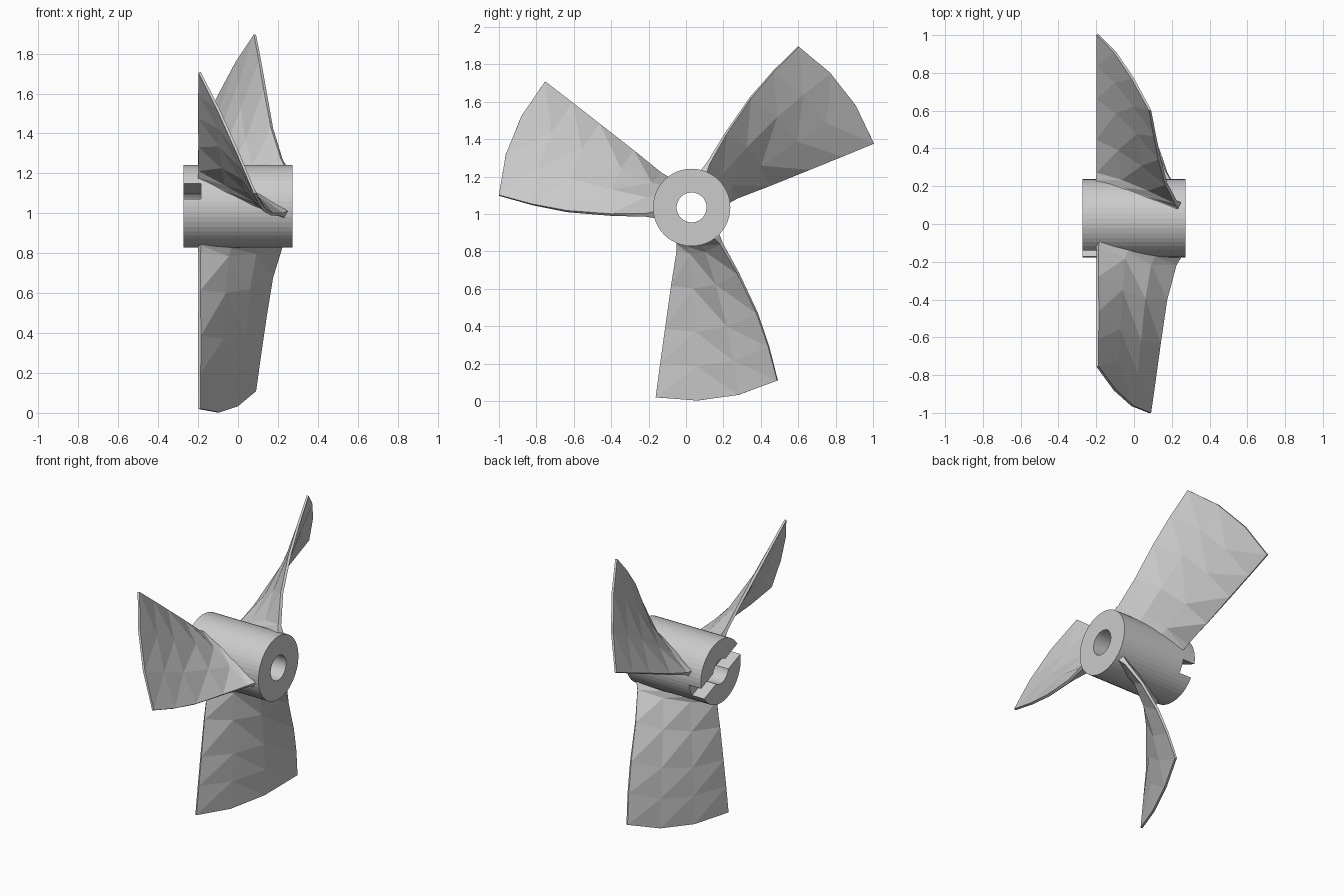
import bpy, bmesh, math
from mathutils import Vector, Matrix

if "Cube" in bpy.data.objects:
    bpy.data.objects.remove(bpy.data.objects["Cube"])

CY, CZ = 0.03, 1.035          # hub axis position (axis runs along x)

# radius, lead angle, trail angle (deg from straight down), trail x, half thickness mid, edge
STATIONS = [
    (0.175, -19.0, 42.0, 0.245, 0.050, 0.030),
    (0.212, -18.0, 41.0, 0.240, 0.030, 0.018),
    (0.250, -17.0, 39.5, 0.220, 0.018, 0.010),
    (0.434, -14.0, 35.2, 0.170, 0.016, 0.008),
    (0.665, -12.0, 31.8, 0.135, 0.014, 0.008),
    (0.850, -11.2, 29.0, 0.110, 0.011, 0.007),
    (1.033, -10.6, 26.4, 0.085, 0.007, 0.006),
]
LEAD_X = -0.193
CHORD = 3                     # chord segments per section


def add_object(name, bm):
    bmesh.ops.recalc_face_normals(bm, faces=bm.faces)
    mesh = bpy.data.meshes.new(name)
    bm.to_mesh(mesh)
    bm.free()
    obj = bpy.data.objects.new(name, mesh)
    bpy.context.collection.objects.link(obj)
    return obj


def blade_section(bm, r, a0, a1, x1, mid, edge):
    """Closed ring of points around one twisted blade section."""
    a0, a1 = math.radians(a0), math.radians(a1)
    dx, da = x1 - LEAD_X, a1 - a0
    length = math.hypot(dx, r * da)
    nx, na = r * da / length, -dx / length / r
    sides = ([], [])
    for i in range(CHORD + 1):
        s = i / CHORD
        t = edge if i in (0, CHORD) else mid
        for side, sign in zip(sides, (1, -1)):
            x = LEAD_X + dx * s + sign * t * nx
            a = a0 + da * s + sign * t * na
            side.append(bm.verts.new((x, r * math.sin(a), -r * math.cos(a))))
    return sides[0] + sides[1][::-1]


def make_blade(name, turn):
    bm = bmesh.new()
    rings = [blade_section(bm, *st) for st in STATIONS]
    n = len(rings[0])
    for lo, hi in zip(rings, rings[1:]):
        for i in range(n):
            j = (i + 1) % n
            bm.faces.new((lo[i], lo[j], hi[j], hi[i]))
    # close the root and tip with strips
    for ring in (rings[0], rings[-1]):
        for i in range(CHORD):
            bm.faces.new((ring[i], ring[i + 1], ring[n - 2 - i], ring[n - 1 - i]))
    bmesh.ops.triangulate(bm, faces=bm.faces)
    bm.transform(Matrix.Translation((0, CY, CZ)) @ Matrix.Rotation(turn, 4, 'X'))
    return add_object(name, bm)


def make_hub():
    """Thick tube lathed around the x axis."""
    bm = bmesh.new()
    profile = [(-0.273, 0.08), (-0.273, 0.207), (0.272, 0.207), (0.272, 0.08)]
    seg = 48
    rings = []
    for k in range(seg):
        a = 2 * math.pi * k / seg
        rings.append([bm.verts.new((x, CY + r * math.cos(a), CZ + r * math.sin(a)))
                      for x, r in profile])
    for k in range(seg):
        p, q = rings[k], rings[(k + 1) % seg]
        for i in range(4):
            j = (i + 1) % 4
            bm.faces.new((p[i], p[j], q[j], q[i]))
    return add_object("hub", bm)


# hub with bore and a drive slot across its rear end
hub = make_hub()
bm = bmesh.new()
bmesh.ops.create_cube(bm, size=1)
bm.transform(Matrix.Translation((-0.285, CY, CZ))
             @ Matrix.Rotation(math.radians(-22), 4, 'X')
             @ Matrix.Diagonal((0.20, 0.6, 0.085, 1)))
cutter = add_object("slot_cutter", bm)
cutter.hide_render = True
mod = hub.modifiers.new("drive_slot", 'BOOLEAN')
mod.operation = 'DIFFERENCE'
mod.solver = 'EXACT'
mod.object = cutter
bpy.context.view_layer.objects.active = hub
hub.select_set(True)
bpy.ops.object.modifier_apply(modifier=mod.name)
bpy.data.objects.remove(cutter, do_unlink=True)

# three twisted blades
for k in range(3):
    make_blade(f"blade_{k + 1}", math.radians(120 * k))
